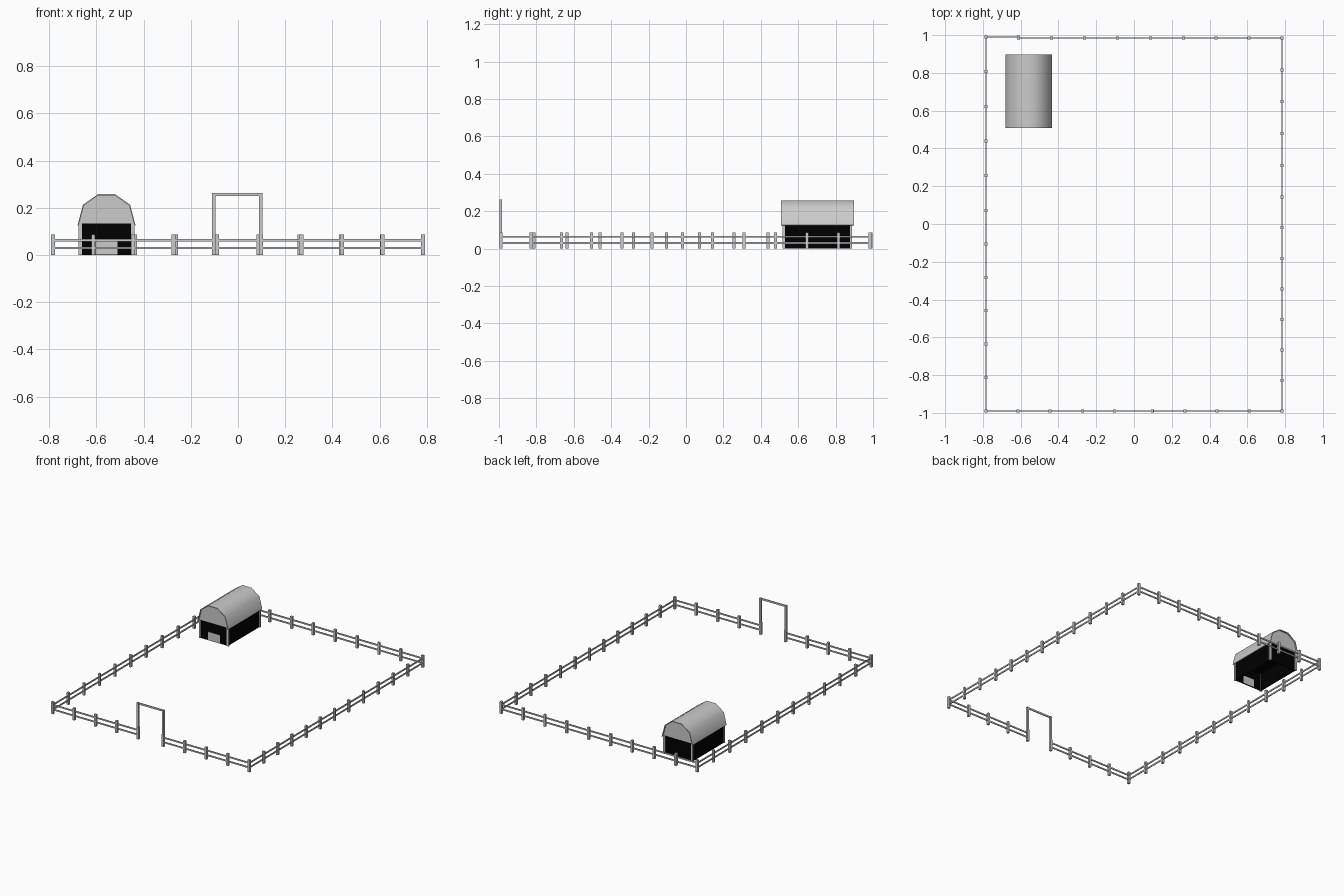
import bpy
import bmesh
from mathutils import Vector

cube = bpy.data.objects.get("Cube")
if cube:
    bpy.data.objects.remove(cube, do_unlink=True)


def material(name, value):
    m = bpy.data.materials.new(name)
    m.use_nodes = True
    colour = (value, value, value, 1)
    m.diffuse_color = colour
    m.node_tree.nodes["Principled BSDF"].inputs["Base Color"].default_value = colour
    return m


GREY = material("light grey", 0.6)
BLACK = material("black", 0.0)


def finish(name, bm, mat):
    bmesh.ops.recalc_face_normals(bm, faces=bm.faces)
    mesh = bpy.data.meshes.new(name)
    bm.to_mesh(mesh)
    bm.free()
    mesh.materials.append(mat)
    obj = bpy.data.objects.new(name, mesh)
    bpy.context.collection.objects.link(obj)
    return obj


def add_box(bm, lo, hi):
    lo, hi = Vector(lo), Vector(hi)
    verts = bmesh.ops.create_cube(bm, size=1)["verts"]
    for v in verts:
        v.co = Vector(a * b for a, b in zip(v.co, hi - lo)) + (lo + hi) / 2


def box(name, lo, hi, mat):
    bm = bmesh.new()
    add_box(bm, lo, hi)
    return finish(name, bm, mat)


def fence(name, start, end, spans):
    """Evenly spaced posts joined by two rails."""
    a, b = Vector((*start, 0)), Vector((*end, 0))
    post = Vector((0.008, 0.008, 0))
    rail = Vector((0.0028, 0.0028, 0.005))
    bm = bmesh.new()
    for i in range(spans + 1):
        p = a.lerp(b, i / spans)
        add_box(bm, p - post, p + post + Vector((0, 0, 0.087)))
    for z in (0.03, 0.063):
        mid = Vector((0, 0, z))
        add_box(bm, a + mid - rail, b + mid + rail)
    finish(name, bm, GREY)


# Perimeter fence in straight runs, open at the front gate
X, Y = 0.784, 0.99
BACK_Y = 0.985
GATE_R, GATE_L = -0.103, 0.097
fence("back_fence_corner", (-X, Y), (-0.611, Y), 1)
fence("back_fence", (-0.611, BACK_Y), (X, BACK_Y), 8)
fence("right_fence_front", (-X, -Y), (-X, 0.072), 6)
fence("right_fence_back", (-X, 0.072), (-X, Y), 5)
fence("left_fence_front", (X, -Y), (X, 0.142), 7)
fence("left_fence_back", (X, 0.142), (X, BACK_Y), 5)
fence("front_fence_right", (-X, -Y), (GATE_R, -Y), 4)
fence("front_fence_left", (GATE_L, -Y), (X, -Y), 4)

# Tall gate frame
G = 0.007
for side, x in (("right", GATE_R), ("left", GATE_L)):
    box(f"gate_post_{side}", (x - G, -Y - G, 0), (x + G, -Y + G, 0.262), GREY)
box("gate_beam", (GATE_R - G, -Y - 0.003, 0.25), (GATE_L + G, -Y + 0.003, 0.263), GREY)

# Barn walls and ceiling, open underneath
CX, HALF = -0.557, 0.111
FRONT, BACK, EAVE = 0.523, 0.882, 0.133
T = 0.005
LEFT, RIGHT = CX + HALF, CX - HALF
box("barn_wall_right", (RIGHT, FRONT, 0), (RIGHT + T, BACK, EAVE), BLACK)
box("barn_wall_left", (LEFT - T, FRONT, 0), (LEFT, BACK, EAVE), BLACK)
box("barn_wall_front", (RIGHT, FRONT, 0), (LEFT, FRONT + T, EAVE), BLACK)
box("barn_wall_back", (RIGHT, BACK - T, 0), (LEFT, BACK, EAVE), BLACK)
box("barn_ceiling", (RIGHT, FRONT, EAVE - T), (LEFT, BACK, EAVE), BLACK)

# Corner posts and door
for x in (RIGHT, LEFT):
    for y in (FRONT, BACK):
        box("barn_corner_post", (x - 0.007, y - 0.006, 0),
            (x + 0.007, y + 0.006, EAVE), GREY)
box("barn_door", (CX - 0.047, FRONT - 0.002, 0.003),
    (CX + 0.047, FRONT + T + 0.002, 0.061), GREY)

# Gambrel profile shared by the roof and gables
half_profile = [(0.123, 0.126), (0.1, 0.213), (0.036, 0.258)]
profile = [(-x, z) for x, z in half_profile] + half_profile[::-1]


def gable(name, y):
    bm = bmesh.new()
    ring = [bm.verts.new((CX + x * 0.97, y, z - 0.004 if z > 0.2 else EAVE))
            for x, z in profile]
    face = bm.faces.new(ring)
    made = bmesh.ops.extrude_face_region(bm, geom=[face])["geom"]
    for v in made:
        if isinstance(v, bmesh.types.BMVert):
            v.co.y += T
    finish(name, bm, GREY)


gable("gable_front", FRONT - T)
gable("gable_back", BACK)

# Smooth roof shell overhanging the gables
bm = bmesh.new()
rows = [[bm.verts.new((CX + x, y, z)) for x, z in profile] for y in (0.508, 0.897)]
for i in range(len(profile) - 1):
    bm.faces.new((rows[0][i], rows[0][i + 1], rows[1][i + 1], rows[1][i]))
roof = finish("barn_roof", bm, GREY)
if roof.data.polygons[2].normal.z < 0:
    roof.data.flip_normals()
shell = roof.modifiers.new("thickness", "SOLIDIFY")
shell.thickness = 0.005
shell.offset = -1
bpy.context.view_layer.objects.active = roof
roof.select_set(True)
bpy.ops.object.modifier_apply(modifier="thickness")
bpy.ops.object.shade_smooth_by_angle(angle=1.0)
